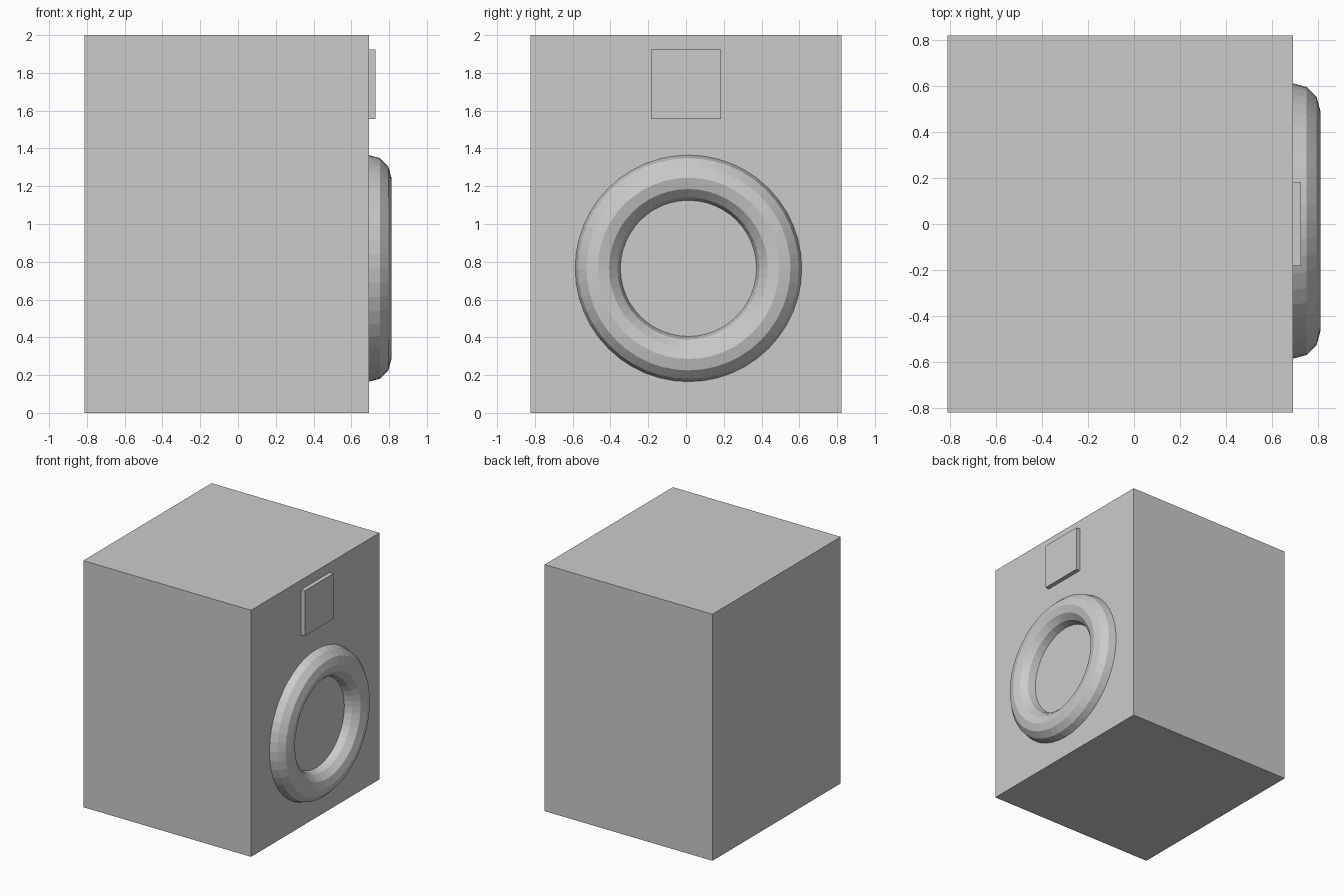
import bpy
from math import radians

if "Cube" in bpy.data.objects:
    bpy.data.objects.remove(bpy.data.objects["Cube"])


def box(name, lo, hi):
    """Axis-aligned box between two corners."""
    centre = [(a + b) / 2 for a, b in zip(lo, hi)]
    bpy.ops.mesh.primitive_cube_add(size=1, location=centre)
    obj = bpy.context.object
    obj.name = name
    obj.scale = [b - a for a, b in zip(lo, hi)]
    bpy.ops.object.transform_apply(location=False, rotation=False, scale=True)
    return obj


# Cabinet
box("cabinet", (-0.813, -0.822, 0), (0.693, 0.822, 2))

# Small raised panel above the door
box("control_panel", (0.66, -0.184, 1.556), (0.728, 0.184, 1.923))

# Round door rim, half sunk into the cabinet face
bpy.ops.mesh.primitive_torus_add(
    major_radius=0.48, minor_radius=0.12, major_segments=48, minor_segments=12,
    location=(0.692, 0.013, 0.765), rotation=(0, radians(90), 0))
bpy.context.object.name = "door_rim"
